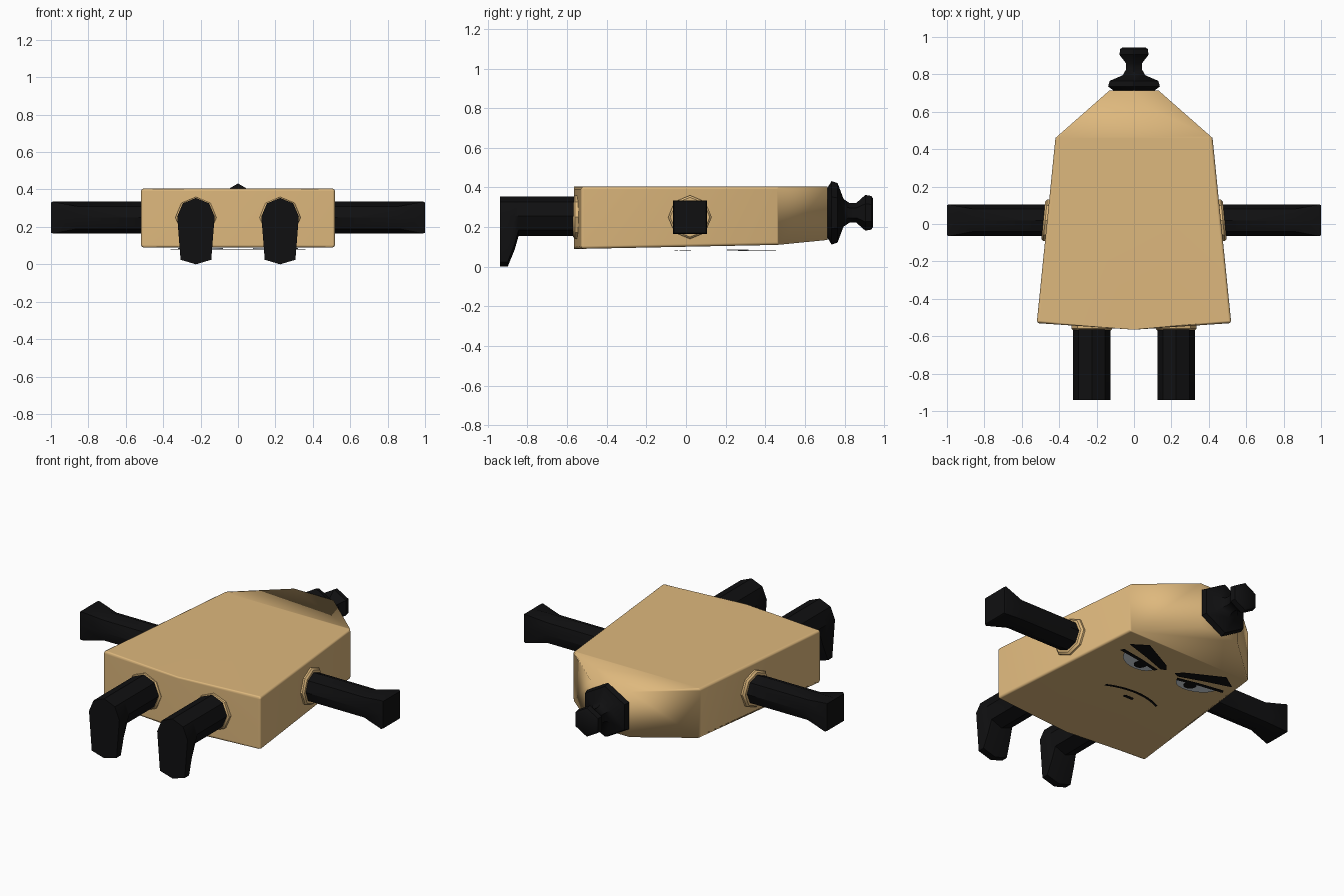
import bpy, bmesh, math

if "Cube" in bpy.data.objects:
    bpy.data.objects.remove(bpy.data.objects["Cube"])


def material(name, rgb):
    m = bpy.data.materials.new(name)
    m.use_nodes = True
    m.diffuse_color = (*rgb, 1)
    bsdf = m.node_tree.nodes["Principled BSDF"]
    bsdf.inputs["Base Color"].default_value = (*rgb, 1)
    bsdf.inputs["Roughness"].default_value = 0.8
    return m


TAN = material("tan", (0.73, 0.48, 0.205))
BLACK = material("black", (0.005, 0.005, 0.0055))
WHITE = material("eye white", (0.8, 0.86, 0.92))


def finish(name, bm, mat, angle=40):
    bmesh.ops.recalc_face_normals(bm, faces=bm.faces)
    me = bpy.data.meshes.new(name)
    bm.to_mesh(me)
    bm.free()
    me.materials.append(mat)
    for p in me.polygons:
        p.use_smooth = True
    me.set_sharp_from_angle(angle=math.radians(angle))
    ob = bpy.data.objects.new(name, me)
    bpy.context.collection.objects.link(ob)
    return ob


def loft(name, rings, mat, angle=40):
    """Skin a list of equal-length rings and cap both ends."""
    bm = bmesh.new()
    rows = [[bm.verts.new(p) for p in ring] for ring in rings]
    n = len(rows[0])
    for a, b in zip(rows, rows[1:]):
        for i in range(n):
            j = (i + 1) % n
            bm.faces.new((a[i], a[j], b[j], b[i]))
    bm.faces.new(rows[0])
    bm.faces.new(rows[-1])
    return finish(name, bm, mat, angle)


def circle(radius, sides):
    """Flat ring with a corner pointing up."""
    steps = [math.tau * i / sides for i in range(sides)]
    return [(radius * math.sin(t), radius * math.cos(t)) for t in steps]


def plate(name, outline, mat, z):
    """Thin painted detail on the underside."""
    return loft(name, [[(x, y, z + h) for x, y in outline] for h in (0, 0.003)], mat)


# Body: tapered slab with a narrowed head end
TOP = 0.405
outline = [(-0.52, -0.53, 0.09), (0, -0.565, 0.09), (0.52, -0.53, 0.09),
           (0.42, 0.46, 0.11), (0.13, 0.715, 0.135),
           (-0.13, 0.715, 0.135), (-0.42, 0.46, 0.11)]
bm = bmesh.new()
low = [bm.verts.new(p) for p in outline]
high = [bm.verts.new((x, y, TOP)) for x, y, z in outline]
for row in (low, high):
    bm.faces.new([row[i] for i in (0, 1, 2, 3, 6)])
    bm.faces.new(row[3:])
for i in range(len(low)):
    j = (i + 1) % len(low)
    bm.faces.new((low[i], low[j], high[j], high[i]))
rounded = [e for e in bm.edges
           if min(v.co.y for v in e.verts) < 0.4
           and max(v.co.y for v in e.verts) < 0.5
           and any(abs(v.co.x) > 0.01 for v in e.verts)]
bmesh.ops.bevel(bm, geom=rounded, offset=0.014, segments=2, profile=0.5, affect="EDGES")
body = finish("body", bm, TAN, 180)
body.modifiers.new("clean_shading", "WEIGHTED_NORMAL")

# Topknot: six-sided turned shape along y
knot = [(0.71, 0.12), (0.735, 0.16), (0.765, 0.15), (0.795, 0.07), (0.825, 0.05),
        (0.86, 0.05), (0.905, 0.09), (0.935, 0.085), (0.945, 0.07)]
loft("topknot", [[(x, y, 0.272 + z) for x, z in circle(r, 6)] for y, r in knot], BLACK)

ARM_Y, ARM_Z, LEG_X = 0.02, 0.25, 0.225
for side, s in (("left", 1), ("right", -1)):
    # Arm: round tube flaring into a square hand
    tube = circle(0.085, 8)
    square = [(0.085 * ((a > 0.01) - (a < -0.01)), 0.085 * ((b > 0.01) - (b < -0.01)))
              for a, b in tube]
    sections = [(0.43, tube), (0.86, tube), (0.99, square),
                (1.0, [(a * 0.95, b * 0.95) for a, b in square])]
    loft(side + "_arm", [[(s * x, ARM_Y + a, ARM_Z + b) for a, b in ring]
                         for x, ring in sections], BLACK)
    # Arm socket, leaning with the body side
    loft(side + "_arm_socket",
         [[(s * (x - 0.1 * a), ARM_Y + a, ARM_Z + b) for a, b in circle(r, 8)]
          for x, r in ((0.42, 0.11), (0.475, 0.11), (0.485, 0.1))], TAN)
    # Leg socket
    loft(side + "_leg_socket",
         [[(s * LEG_X + a, y, 0.25 + b) for a, b in circle(r, 8)]
          for y, r in ((-0.5, 0.11), (-0.56, 0.11), (-0.57, 0.1))], TAN)
    # Leg: tube whose underside drops into a foot
    rings = []
    for y, drop in ((-0.5, 0), (-0.845, 0), (-0.865, 0.07), (-0.9, 0.16), (-0.94, 0.16)):
        ring = []
        for a, b in circle(0.1, 8):
            narrow = 1 + 1.0 * drop if b < -0.01 else 1
            z = 0.255 + b - (drop if b < -0.01 else 0)
            ring.append((s * LEG_X + a * narrow, y, max(z, 0.0)))
        rings.append(ring)
    loft(side + "_leg", rings, BLACK)

    # Eye: half oval under a slanted lid, pupil and angry brow
    def mirror(points):
        return [(s * x, y) for x, y in points]

    arc = [math.pi * i / 10 for i in range(11)]
    white = [(0.2 + 0.12 * math.cos(t), 0.295 + 0.02 * math.cos(t) - 0.085 * math.sin(t))
             for t in arc]
    plate(side + "_eye_white", mirror(white), WHITE, 0.083)
    pupil = [(0.175 + a, 0.262 + b) for a, b in circle(0.036, 12)]
    plate(side + "_pupil", mirror(pupil), BLACK, 0.081)
    lid = [(0.36, 0.315), (0.35, 0.335), (0.2, 0.31), (0.07, 0.28), (0.08, 0.262), (0.2, 0.29)]
    plate(side + "_eyelid", mirror(lid), BLACK, 0.079)
    brow = [(0.03, 0.31), (0.06, 0.345), (0.27, 0.455), (0.36, 0.395), (0.2, 0.345), (0.06, 0.295)]
    plate(side + "_brow", mirror(brow), BLACK, 0.079)

# Mouth: thin frown and a short line below it
xs = [-0.18 + 0.03 * i for i in range(13)]
frown = [(x, 0.024 - 1.3 * x * x) for x in xs]
plate("mouth", frown + [(x, y - 0.014) for x, y in reversed(frown)], BLACK, 0.079)
plate("chin_line", [(-0.035, -0.058), (0.03, -0.058), (0.025, -0.04), (-0.03, -0.04)], BLACK, 0.079)
